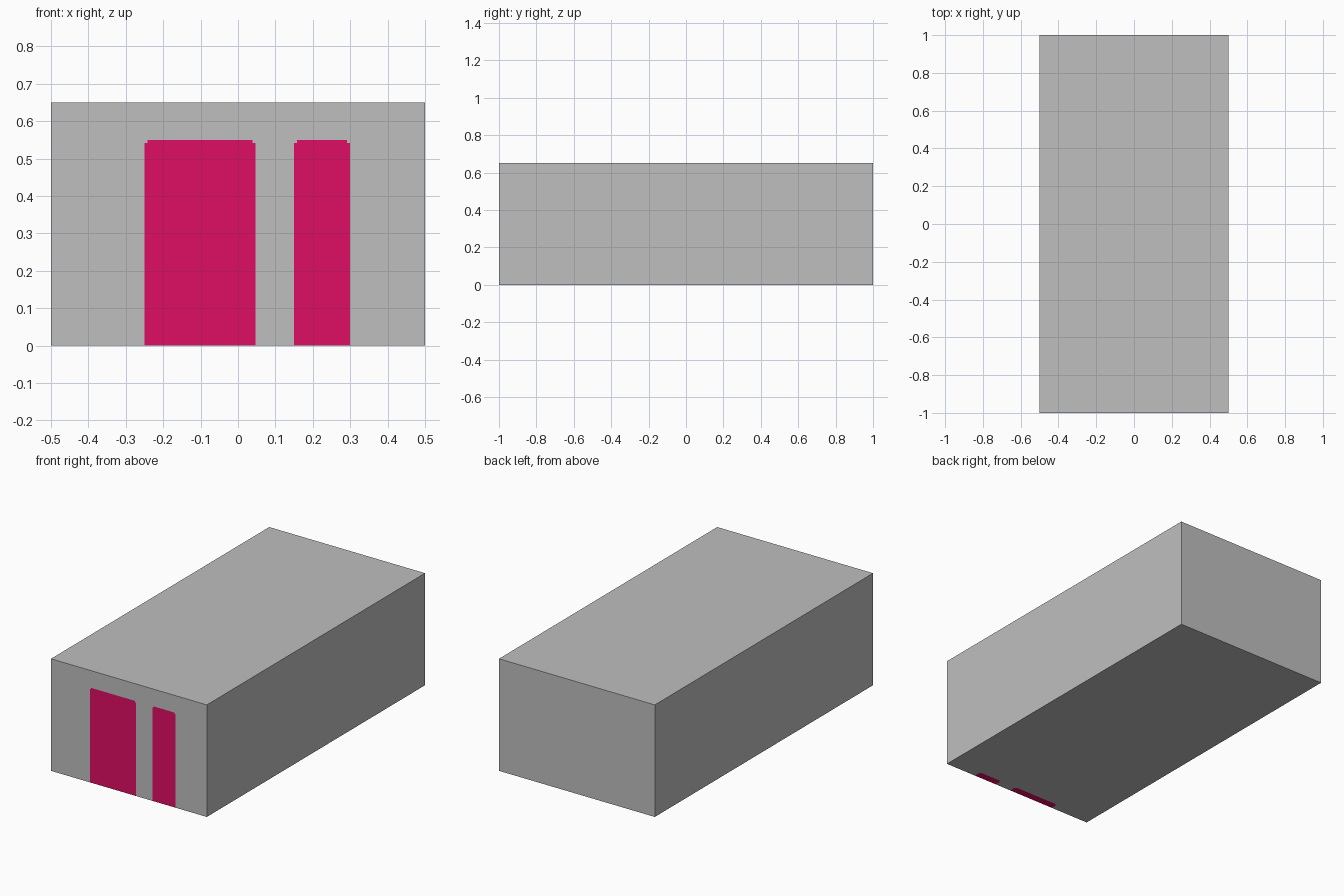
import bpy, bmesh

if "Cube" in bpy.data.objects:
    bpy.data.objects.remove(bpy.data.objects["Cube"])

W, D, H = 1.0, 2.0, 0.65          # body size
DOORS = [(-0.25, 0.047), (0.15, 0.30)]   # x ranges of the painted panels
TOP, WRAP, STEP = 0.55, 0.045, 0.008     # panel top, fold under the base, corner notch


def material(name, rgb):
    m = bpy.data.materials.new(name)
    m.diffuse_color = (*rgb, 1.0)
    m.use_nodes = True
    m.node_tree.nodes["Principled BSDF"].inputs["Base Color"].default_value = m.diffuse_color
    return m


def is_panel(face):
    """Front panels with notched corners, folded slightly under the base."""
    c, n = face.calc_center_median(), face.normal
    if n.y < -0.9:
        run, limit = c.z, TOP
    elif n.z < -0.9:
        run, limit = c.y + D / 2, WRAP
    else:
        return False
    if run > limit:
        return False
    inset = STEP if run > limit - STEP else 0.0
    return any(a + inset < c.x < b - inset for a, b in DOORS)


# Body block standing on the ground
bm = bmesh.new()
bmesh.ops.create_cube(bm, size=1.0)
for v in bm.verts:
    v.co.x *= W
    v.co.y *= D
    v.co.z = (v.co.z + 0.5) * H

# Cut the panel outlines into the surface
cuts = [((x, 0, 0), (1, 0, 0)) for a, b in DOORS for x in (a, a + STEP, b - STEP, b)]
cuts += [((0, 0, z), (0, 0, 1)) for z in (TOP - STEP, TOP)]
cuts += [((0, y - D / 2, 0), (0, 1, 0)) for y in (WRAP - STEP, WRAP)]
for co, no in cuts:
    bmesh.ops.bisect_plane(bm, geom=bm.verts[:] + bm.edges[:] + bm.faces[:],
                           plane_co=co, plane_no=no)

# Colour the panels by position
bm.normal_update()
for f in bm.faces:
    f.material_index = int(is_panel(f))

mesh = bpy.data.meshes.new("body_block")
bm.to_mesh(mesh)
bm.free()
mesh.materials.append(material("light_grey", (0.52, 0.52, 0.52)))
mesh.materials.append(material("crimson_pink", (0.74, 0.0045, 0.125)))
body = bpy.data.objects.new("body_block", mesh)
bpy.context.collection.objects.link(body)
